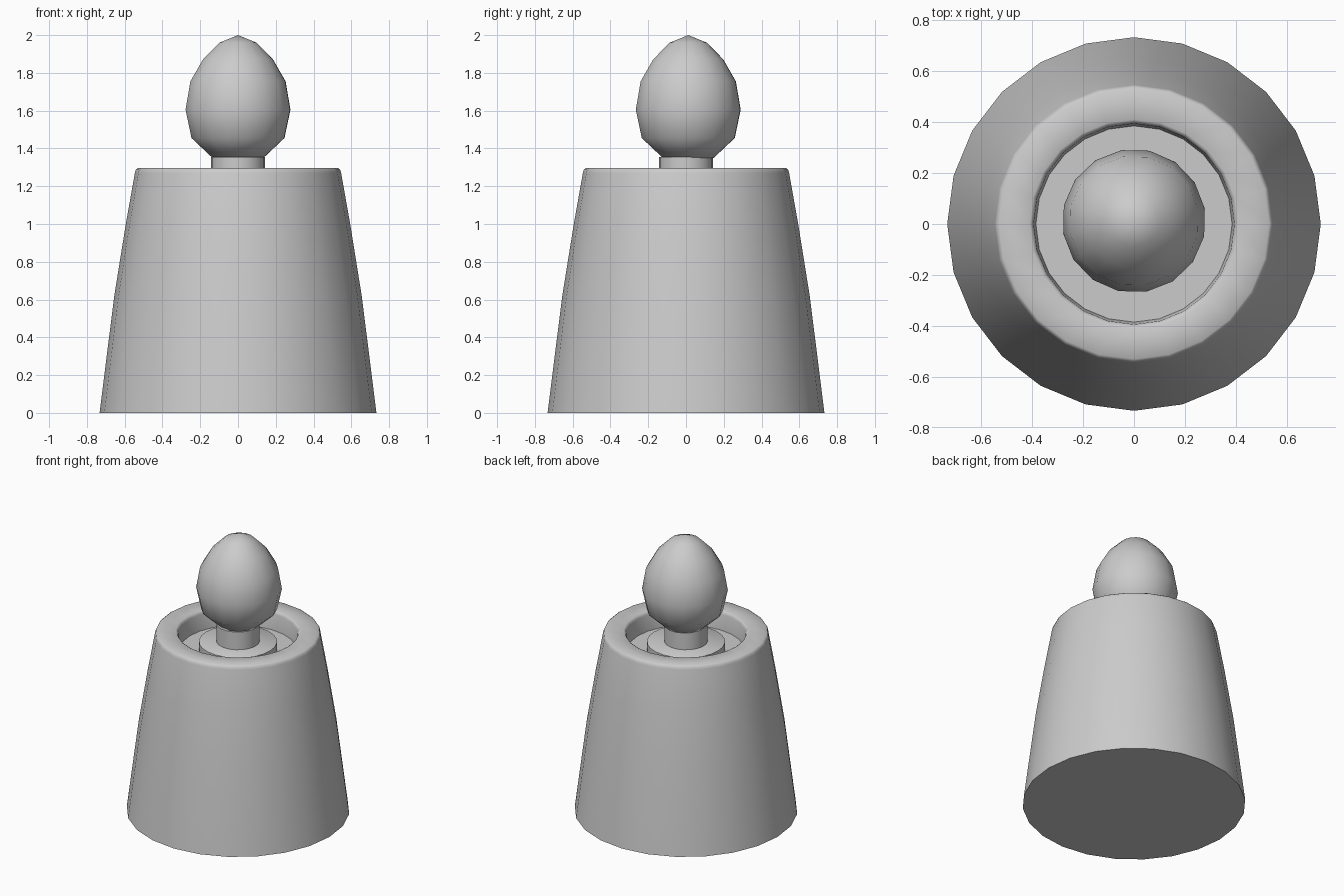
import bpy, bmesh, math

if "Cube" in bpy.data.objects:
    bpy.data.objects.remove(bpy.data.objects["Cube"])


def lathe(name, profile, sides, turn=0.0, y=0.0, angle=35):
    """Revolve (radius, z) points around z; zero radius closes to a point."""
    bm = bmesh.new()
    rings = []
    for r, z in profile:
        if r == 0:
            rings.append([bm.verts.new((0, y, z))] * sides)
        else:
            rings.append([bm.verts.new((r * math.cos(turn + math.tau * i / sides),
                                        y + r * math.sin(turn + math.tau * i / sides), z))
                          for i in range(sides)])
    for a, b in zip(rings, rings[1:]):
        for i in range(sides):
            j = (i + 1) % sides
            quad = dict.fromkeys((a[i], a[j], b[j], b[i]))
            bm.faces.new(list(quad))
    bmesh.ops.recalc_face_normals(bm, faces=bm.faces)
    mesh = bpy.data.meshes.new(name)
    bm.to_mesh(mesh)
    bm.free()
    obj = bpy.data.objects.new(name, mesh)
    bpy.context.collection.objects.link(obj)
    bpy.ops.object.select_all(action='DESELECT')
    obj.select_set(True)
    bpy.context.view_layer.objects.active = obj
    bpy.ops.object.shade_smooth_by_angle(angle=math.radians(angle))
    return obj


# Tapered body with rounded rim and recessed floor
lathe("body", [(0, 0), (0.733, 0), (0.655, 0.62), (0.594, 1.0), (0.546, 1.27),
               (0.541, 1.288), (0.53, 1.296), (0.41, 1.296), (0.40, 1.29),
               (0.394, 1.275), (0.385, 1.16), (0, 1.16)], 24, angle=50)

# Raised collar in the recess
lathe("collar", [(0, 1.155), (0.257, 1.155), (0.257, 1.222), (0.25, 1.227), (0, 1.227)],
      24, angle=50)

# Short neck
lathe("neck", [(0, 1.22), (0.142, 1.22), (0.142, 1.355), (0, 1.355)], 24)

# Egg-shaped knob
lathe("knob", [(0, 1.345), (0.137, 1.35), (0.25, 1.455), (0.282, 1.605), (0.256, 1.755),
               (0.188, 1.872), (0.1, 1.96), (0, 2.0)], 16, math.radians(10), 0.012, angle=60)
